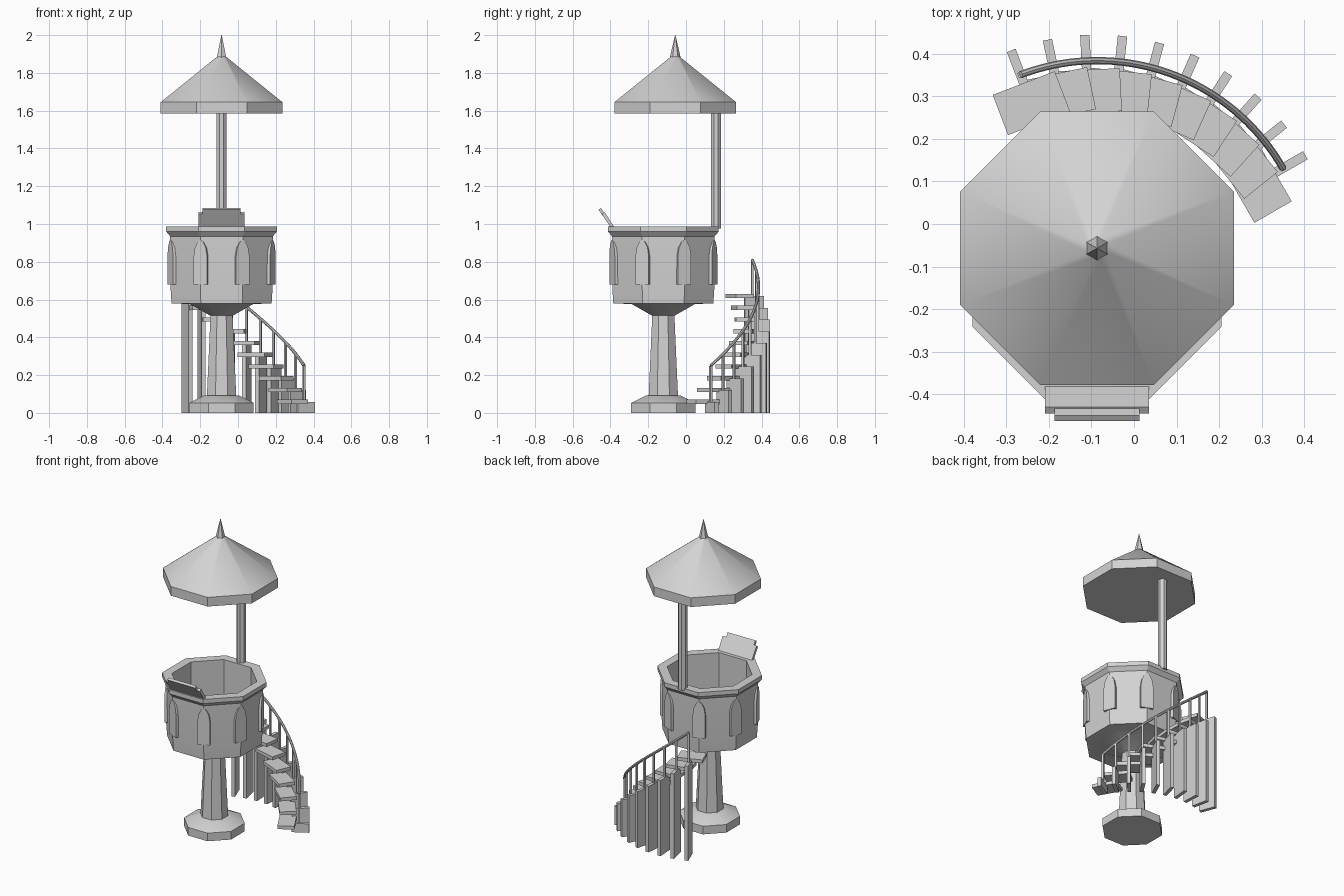
import bpy, bmesh, math
from mathutils import Vector, Matrix

if "Cube" in bpy.data.objects:
    bpy.data.objects.remove(bpy.data.objects["Cube"])

CX, CY = -0.087, -0.12          # axis of pulpit and stair
RY = -0.057                     # y of the canopy axis

stone = bpy.data.materials.new("light grey stone")
stone.diffuse_color = (0.65, 0.65, 0.65, 1)
stone.use_nodes = True
stone.node_tree.nodes["Principled BSDF"].inputs["Base Color"].default_value = stone.diffuse_color


def finish(name, bm):
    bmesh.ops.recalc_face_normals(bm, faces=bm.faces)
    me = bpy.data.meshes.new(name)
    bm.to_mesh(me)
    bm.free()
    me.materials.append(stone)
    ob = bpy.data.objects.new(name, me)
    bpy.context.collection.objects.link(ob)
    bpy.ops.object.select_all(action='DESELECT')
    ob.select_set(True)
    bpy.context.view_layer.objects.active = ob
    bpy.ops.object.shade_smooth_by_angle(angle=math.radians(30))
    return ob


def lathe(name, profile, x, y, n=8, turn=math.pi / 8):
    """Turn (apothem, z) points into an n-sided solid with closed ends."""
    bm = bmesh.new()
    k = 1 / math.cos(math.pi / n)
    rings = []
    for a, z in profile:
        rings.append([bm.verts.new((x + a * k * math.cos(turn + i * math.tau / n),
                                    y + a * k * math.sin(turn + i * math.tau / n), z))
                      for i in range(n)])
    for lo, hi in zip(rings, rings[1:]):
        for i in range(n):
            j = (i + 1) % n
            bm.faces.new((lo[i], lo[j], hi[j], hi[i]))
    bm.faces.new(rings[0])
    bm.faces.new(rings[-1])
    return finish(name, bm)


def box(name, lo, hi, mat):
    lo, hi = Vector(lo), Vector(hi)
    bm = bmesh.new()
    bmesh.ops.create_cube(bm, size=1)
    for v in bm.verts:
        v.co = mat @ Vector([(lo[i] + hi[i]) / 2 + v.co[i] * (hi[i] - lo[i]) for i in range(3)])
    return finish(name, bm)


def radial(angle):
    """Local x points outward from the pulpit axis."""
    return Matrix.Translation((CX, CY, 0)) @ Matrix.Rotation(angle, 4, 'Z')


# foot and column
lathe("foot", [(0.17, 0), (0.17, 0.053), (0.09, 0.093)], CX, CY)
lathe("column", [(0.078, 0.08), (0.058, 0.53)], CX, CY)

# hollow octagonal basket with corbel and rim
lathe("basket", [(0.06, 0.515), (0.167, 0.576), (0.265, 0.58), (0.27, 0.66), (0.272, 0.935),
                 (0.293, 0.96), (0.293, 0.987), (0.238, 0.987), (0.238, 0.62)], CX, CY)

# pointed arch panels on the basket corners
arch = [(-0.038, 0.68), (0.038, 0.68), (0.038, 0.83), (0.031, 0.875), (0.016, 0.905),
        (0, 0.917), (-0.016, 0.905), (-0.031, 0.875), (-0.038, 0.83)]
for i in range(8):
    m = radial(math.pi / 8 + i * math.pi / 4)
    bm = bmesh.new()
    face = bm.faces.new([bm.verts.new(m @ Vector((0.265, t, z))) for t, z in arch])
    out = bmesh.ops.extrude_face_region(bm, geom=[face])
    push = m.to_3x3() @ Vector((0.029, 0, 0))
    bmesh.ops.translate(bm, vec=push, verts=[v for v in out['geom'] if isinstance(v, bmesh.types.BMVert)])
    if not face.is_valid or len(bm.faces) < len(arch) + 2:
        bmesh.ops.holes_fill(bm, edges=bm.edges)
    finish("arch_panel_%d" % (i + 1), bm)

# sloping book rest on the front rim
tilt = Matrix.Translation((CX, -0.379, 0.983)) @ Matrix.Rotation(math.radians(33), 4, 'X')
box("book_rest", (-0.122, -0.018, 0), (0.122, 0, 0.095), tilt)
box("book_rest_top", (-0.1, -0.02, 0.085), (0.1, -0.004, 0.124), tilt)

# canopy with post and spike
lathe("canopy_post", [(0.0265, 0.975), (0.0265, 1.6)], CX, 0.158)
lathe("canopy", [(0.322, 1.585), (0.322, 1.645), (0.022, 1.887)], CX, RY)
lathe("spike", [(0.025, 1.88), (0.001, 2.0)], CX, RY, 6, math.pi / 6)

# curved stair: treads, supports and balusters
COUNT = 10
START, STEP = math.radians(29.9), math.radians(9)
RAIL_R = 0.504
for i in range(COUNT):
    m = radial(START + i * STEP)
    top = 0.07 + i * 0.0622
    box("tread_%d" % (i + 1), (0.382, -0.078, top - 0.022), (0.483, 0.078, top), m)
    box("stair_support_%d" % (i + 1), (0.46, -0.011, 0), (0.565, 0.011, top - 0.012), m)
    box("baluster_%d" % (i + 1), (RAIL_R - 0.006, -0.006, top - 0.02),
        (RAIL_R + 0.006, 0.006, top + 0.178), m)

# handrail swept along the helix
SEG, SIDES, RAD = 36, 8, 0.0085
bm = bmesh.new()
rings = []
for s in range(SEG + 1):
    t = s / SEG * (COUNT - 1)
    m = radial(START + t * STEP)
    z = 0.25 + t * 0.0622
    rings.append([bm.verts.new(m @ Vector((RAIL_R + RAD * math.cos(a), -0.6 * RAD * math.sin(a),
                                           z + 0.8 * RAD * math.sin(a))))
                  for a in [math.tau * k / SIDES for k in range(SIDES)]])
for a, b in zip(rings, rings[1:]):
    for k in range(SIDES):
        j = (k + 1) % SIDES
        bm.faces.new((a[k], a[j], b[j], b[k]))
bm.faces.new(rings[0])
bm.faces.new(rings[-1])
finish("handrail", bm)
